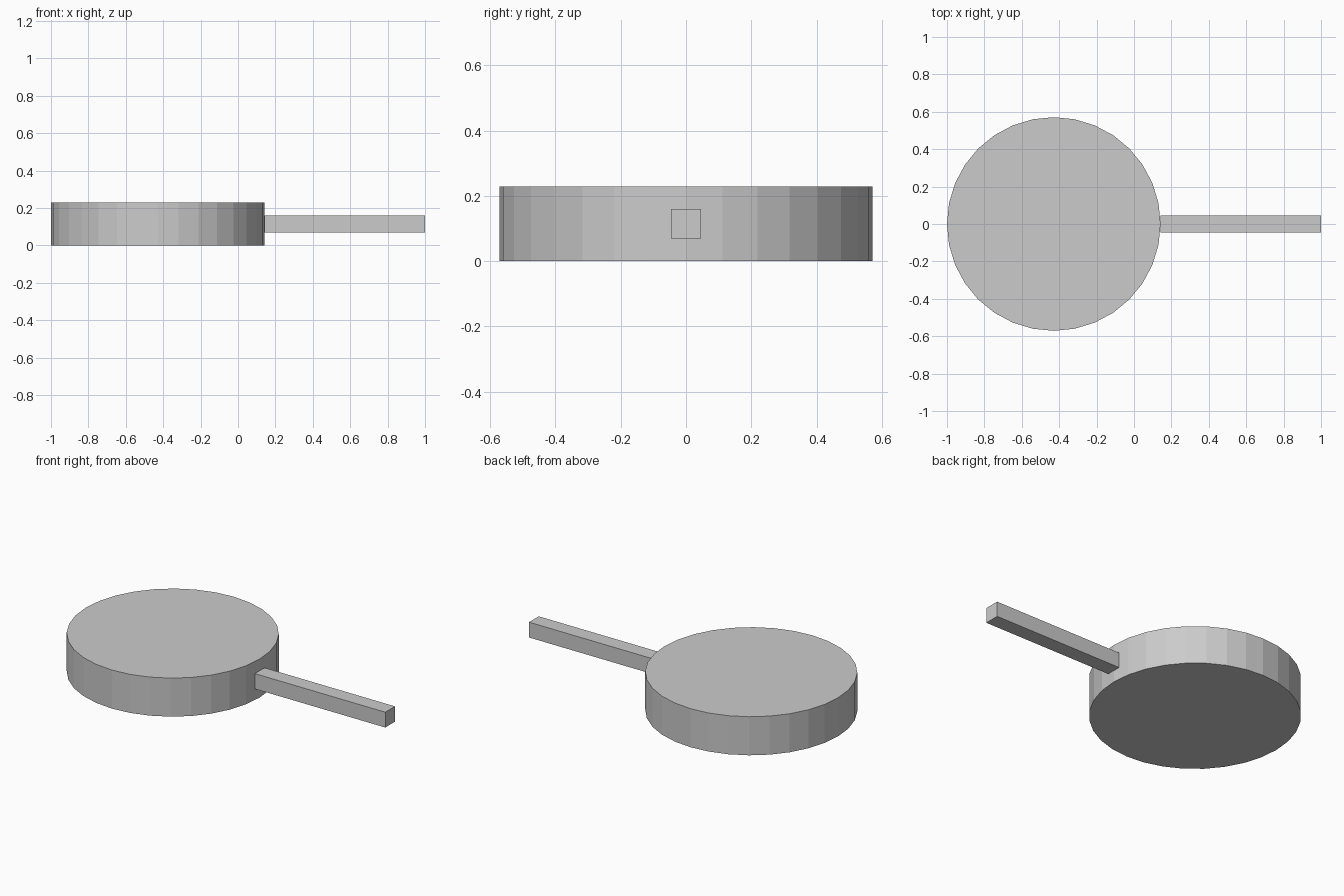
import bpy

if "Cube" in bpy.data.objects:
    bpy.data.objects.remove(bpy.data.objects["Cube"])

RADIUS = 0.571
HEIGHT = 0.229
HANDLE_LENGTH = 0.857
HANDLE_THICKNESS = 0.091

# Round flat body, 32 flat-shaded sides
bpy.ops.mesh.primitive_cylinder_add(
    vertices=32, radius=RADIUS, depth=HEIGHT,
    location=(-1 + RADIUS, 0, HEIGHT / 2))
bpy.context.object.name = "pan_body"

# Square handle butting against the side of the body
bpy.ops.mesh.primitive_cube_add(
    size=1, location=(1 - HANDLE_LENGTH / 2, 0, HEIGHT / 2))
handle = bpy.context.object
handle.name = "handle"
handle.scale = (HANDLE_LENGTH, HANDLE_THICKNESS, HANDLE_THICKNESS)
bpy.ops.object.transform_apply(location=False, rotation=False, scale=True)
